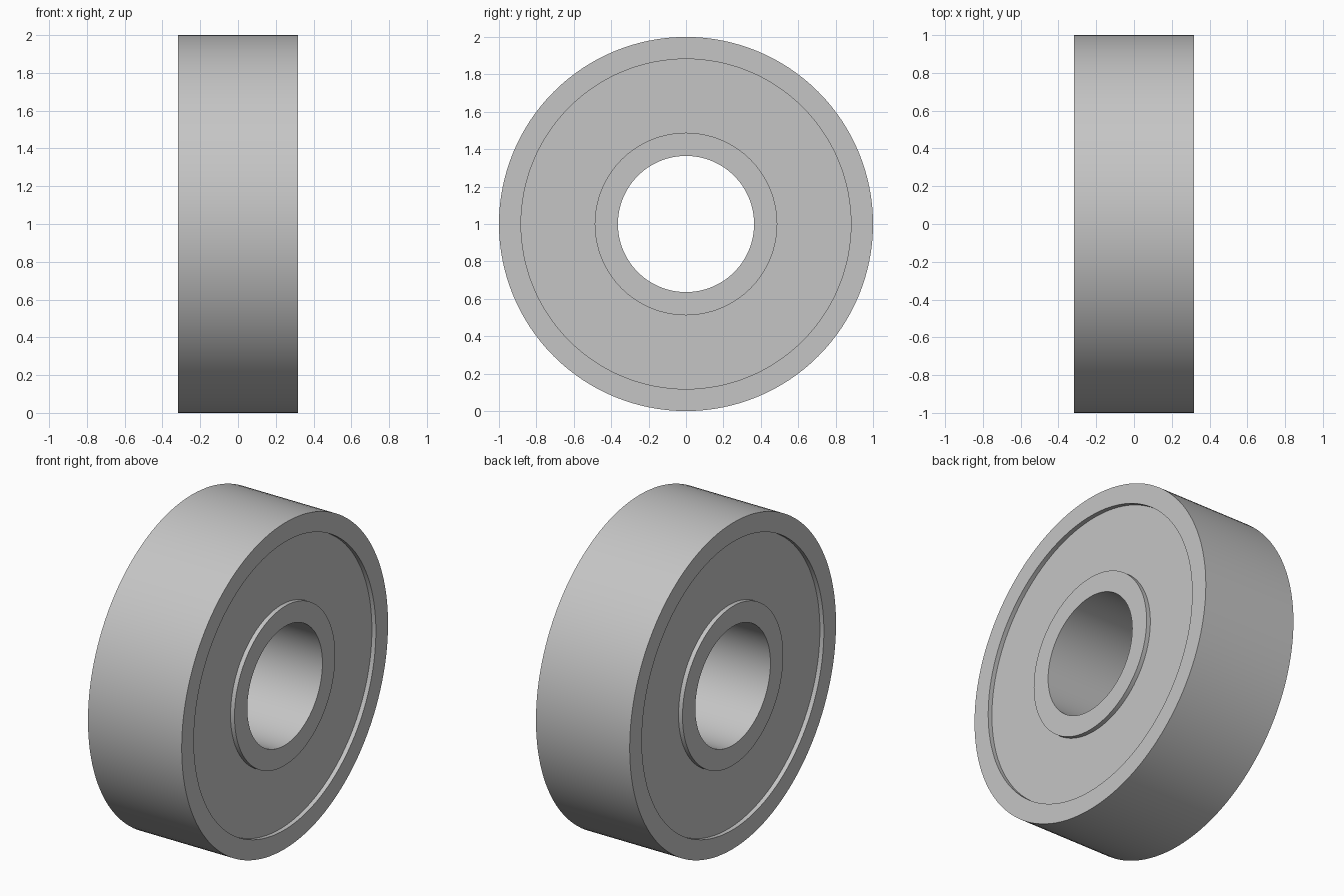
import bpy
import bmesh
from math import tau, radians
from mathutils import Matrix, Vector

cube = bpy.data.objects.get("Cube")
if cube:
    bpy.data.objects.remove(cube, do_unlink=True)

OUTER, OUTER_LIP, INNER_LIP, BORE = 1.0, 0.882, 0.488, 0.364
HALF = 0.318            # half of the bearing width
SEAL = HALF - 0.027     # seals sit just below the ring faces
SEGMENTS = 128

steel = bpy.data.materials.new("steel_grey")
steel.use_nodes = True
steel.diffuse_color = (0.56, 0.56, 0.56, 1)
steel.node_tree.nodes["Principled BSDF"].inputs["Base Color"].default_value = steel.diffuse_color


def lathe(name, profile):
    """Spin (x, radius) points about the x axis, at hub height."""
    bm = bmesh.new()
    verts = [bm.verts.new((x, 0, r)) for x, r in profile]
    edges = [bm.edges.new(pair) for pair in zip(verts, verts[1:])]
    bmesh.ops.spin(bm, geom=verts + edges, cent=(0, 0, 0), axis=(1, 0, 0),
                   angle=tau, steps=SEGMENTS, use_merge=True)
    bmesh.ops.remove_doubles(bm, verts=bm.verts, dist=1e-5)
    bmesh.ops.translate(bm, verts=bm.verts, vec=(0, 0, OUTER))
    bmesh.ops.recalc_face_normals(bm, faces=bm.faces)
    mesh = bpy.data.meshes.new(name)
    bm.to_mesh(mesh)
    bm.free()
    mesh.materials.append(steel)
    obj = bpy.data.objects.new(name, mesh)
    bpy.context.collection.objects.link(obj)
    bpy.ops.object.select_all(action='DESELECT')
    obj.select_set(True)
    bpy.context.view_layer.objects.active = obj
    bpy.ops.object.shade_smooth_by_angle(angle=radians(30))
    return obj


def ring(name, rim, lip):
    """Ring with a full-width running face and a short lip down to each seal."""
    lathe(name, [(-SEAL, lip), (-HALF, lip), (-HALF, rim),
                 (HALF, rim), (HALF, lip), (SEAL, lip)])


def face_outward(obj, direction):
    """Point a flat part's normals along the given axis."""
    if obj.data.polygons[0].normal.dot(direction) < 0:
        obj.data.flip_normals()


# Rings
ring("outer_ring", OUTER, OUTER_LIP)
ring("inner_ring", BORE, INNER_LIP)

# Seals closing the gap between the rings on both sides
for name, side in (("left_seal", 1), ("right_seal", -1)):
    seal = lathe(name, [(side * SEAL, INNER_LIP), (side * SEAL, OUTER_LIP)])
    face_outward(seal, Vector((side, 0, 0)))

# Make sure the rings' normals point out of the metal
for name, sign in (("outer_ring", 1), ("inner_ring", -1)):
    obj = bpy.data.objects[name]
    wide = max(obj.data.polygons, key=lambda p: p.area if abs(p.normal.x) < 0.5 else 0)
    radial = wide.center - Vector((0, 0, OUTER))
    if wide.normal.dot(radial) * sign < 0:
        obj.data.flip_normals()
